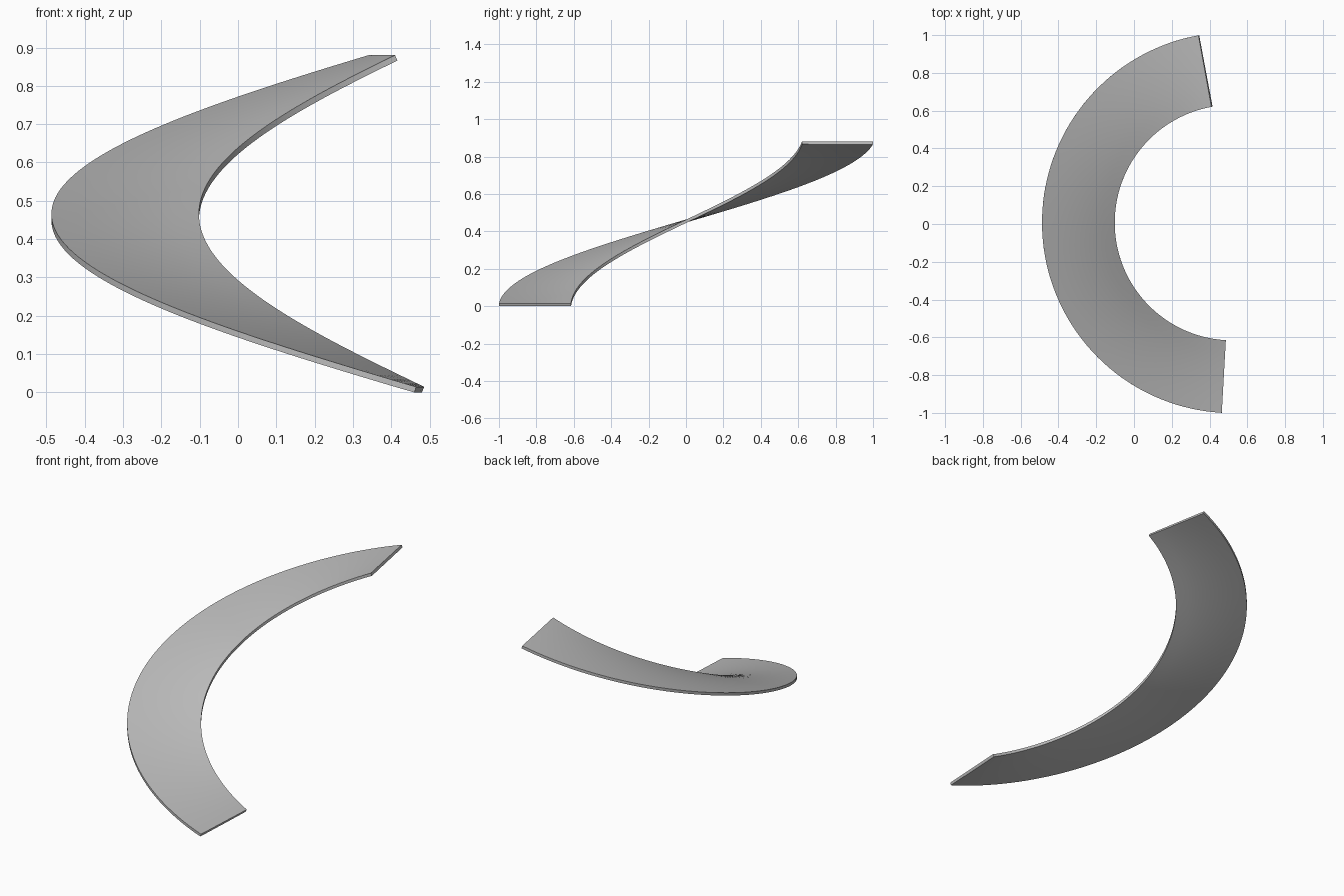
import bpy
import bmesh
from math import cos, sin, radians
from mathutils import Vector

cube = bpy.data.objects.get("Cube")
if cube:
    bpy.data.objects.remove(cube, do_unlink=True)

CENTRE = Vector((0.521, 0.007, 0))
INNER, OUTER = 0.623, 1.008
START, END = radians(266.8), radians(100.3)
LOW, HIGH = 0.0145, 0.88
THICK = 0.0155
STEPS, BANDS = 72, 6
PITCH = (HIGH - LOW) / (START - END)

grey = bpy.data.materials.new("light grey")
grey.use_nodes = True
colour = (0.5, 0.5, 0.5, 1)
grey.diffuse_color = colour
grey.node_tree.nodes["Principled BSDF"].inputs["Base Color"].default_value = colour


def section(bm, t):
    """Ring of vertices across the ramp: top inner to outer, then back below."""
    a = START + (END - START) * t
    radial = Vector((cos(a), sin(a), 0))
    uphill = Vector((sin(a), -cos(a), 0))
    top, under = [], []
    for i in range(BANDS + 1):
        r = INNER + (OUTER - INNER) * i / BANDS
        p = CENTRE + radial * r + Vector((0, 0, LOW + (HIGH - LOW) * t))
        normal = (Vector((0, 0, 1)) - uphill * PITCH / r).normalized()
        top.append(bm.verts.new(p))
        q = p - normal * THICK
        q.z = max(q.z, 0)
        under.append(bm.verts.new(q))
    return top + under[::-1]


# Spiral ramp: sections lofted along the helix and capped at both ends
bm = bmesh.new()
rings = [section(bm, i / STEPS) for i in range(STEPS + 1)]
for a, b in zip(rings, rings[1:]):
    for i in range(len(a)):
        j = (i + 1) % len(a)
        bm.faces.new((a[i], a[j], b[j], b[i]))
bm.faces.new(rings[0])
bm.faces.new(rings[-1])
bmesh.ops.recalc_face_normals(bm, faces=bm.faces)
mesh = bpy.data.meshes.new("spiral_ramp")
bm.to_mesh(mesh)
bm.free()
mesh.materials.append(grey)
ramp = bpy.data.objects.new("spiral_ramp", mesh)
bpy.context.collection.objects.link(ramp)

# Smooth surfaces with crisp rims
bpy.ops.object.select_all(action='DESELECT')
ramp.select_set(True)
bpy.context.view_layer.objects.active = ramp
bpy.ops.object.shade_smooth_by_angle(angle=radians(30))
